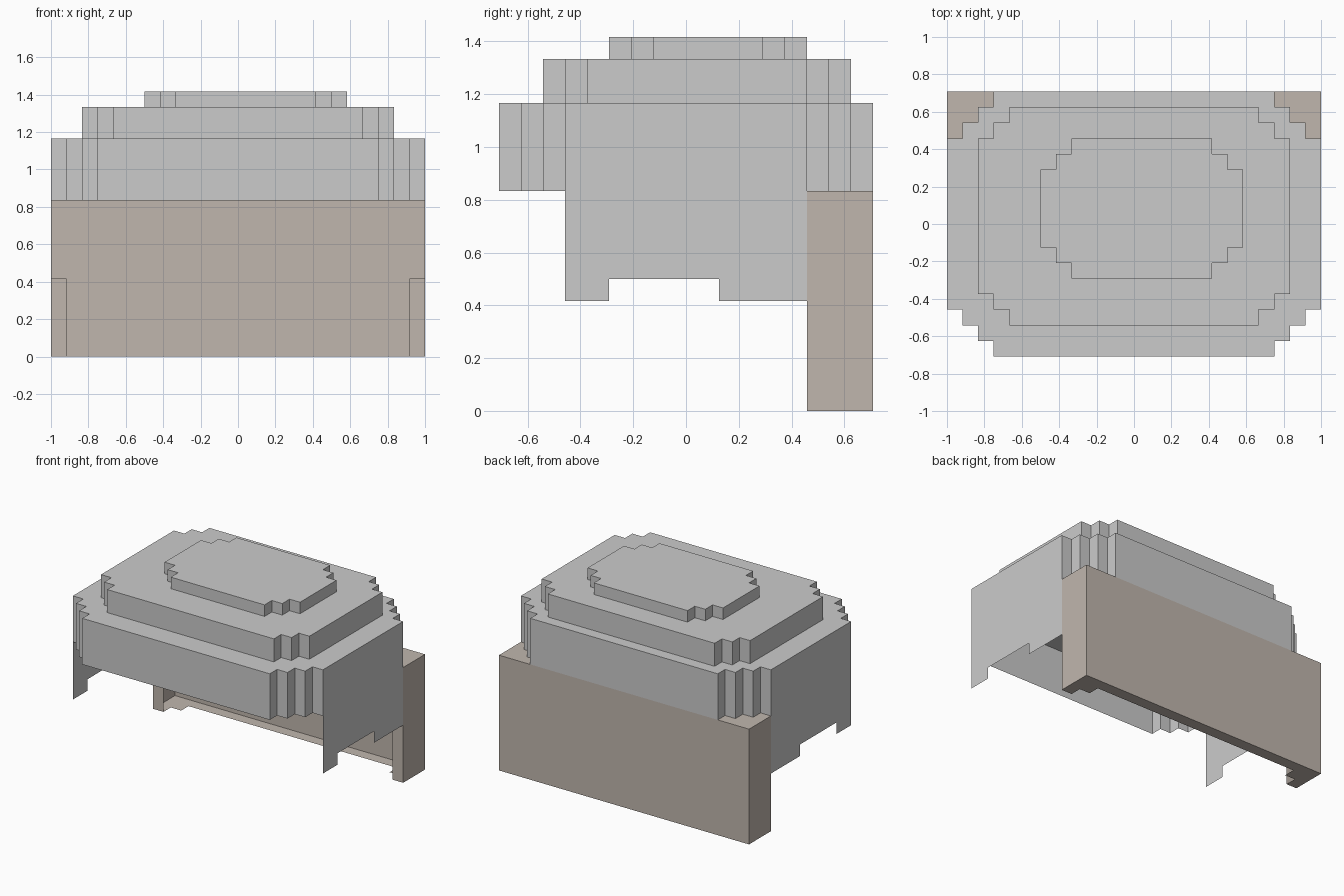
import bpy, bmesh

if "Cube" in bpy.data.objects:
    bpy.data.objects.remove(bpy.data.objects["Cube"])

V = 1 / 12  # one voxel; all sizes below are in voxels


def finish(bm, name, mat=None):
    bmesh.ops.remove_doubles(bm, verts=bm.verts[:], dist=1e-4)
    bmesh.ops.dissolve_limit(bm, angle_limit=0.01, verts=bm.verts[:], edges=bm.edges[:])
    bmesh.ops.recalc_face_normals(bm, faces=bm.faces[:])
    me = bpy.data.meshes.new(name)
    bm.to_mesh(me)
    bm.free()
    if mat:
        me.materials.append(mat)
    ob = bpy.data.objects.new(name, me)
    bpy.context.collection.objects.link(ob)
    return ob


def poly(bm, pts):
    return bm.faces.new([bm.verts.new((x * V, y * V, z * V)) for x, y, z in pts])


def stepped(x0, x1, y0, y1, n):
    """Rectangle outline with n one-voxel stair steps cut from each corner."""
    def stairs(x, y, sx, sy):
        pts = [(x, y + n * sy)]
        for i in range(n):
            pts += [(x + (i + 1) * sx, y + (n - i) * sy),
                    (x + (i + 1) * sx, y + (n - i - 1) * sy)]
        return pts
    return (stairs(x0, y0, 1, 1) + stairs(x1, y0, -1, 1)[::-1]
            + stairs(x1, y1, -1, -1) + stairs(x0, y1, 1, -1)[::-1])


def loop(bm, pts, z):
    vs = [bm.verts.new((x * V, y * V, z * V)) for x, y in pts]
    return vs, [bm.edges.new((vs[i - 1], vs[i])) for i in range(len(vs))]


# Stepped dome: open hollow tiers with ledges between them
tiers = [(stepped(-12, 12, -8.5, 8.5, 3), 10, 14),
         (stepped(-10, 10, -6.5, 7.5, 2), 14, 16),
         (stepped(-6, 7, -3.5, 5.5, 2), 16, 17)]
bm = bmesh.new()
ledge = []
for pts, z0, z1 in tiers:
    low, low_e = loop(bm, pts, z0)
    high, high_e = loop(bm, pts, z1)
    if ledge:
        bmesh.ops.triangle_fill(bm, edges=ledge + low_e, use_beauty=True, normal=(0, 0, 1))
    for i in range(len(pts)):
        bm.faces.new((low[i - 1], low[i], high[i], high[i - 1]))
    ledge = high_e
bm.faces.new(high)
finish(bm, "dome")

# Thin side flaps with a notch in the lower edge
flap = [(-5.5, 10), (-5.5, 5), (-3.5, 5), (-3.5, 6), (1.5, 6), (1.5, 5), (5.5, 5), (5.5, 10)]
for side, s in (("left", -1), ("right", 1)):
    bm = bmesh.new()
    f = poly(bm, [(12 * s, y, z) for y, z in flap])
    finish(bm, side + "_flap")

# Back panel: open shell with stepped floor and corner tops
brown = bpy.data.materials.new("brown")
brown.diffuse_color = (0.53, 0.47, 0.42, 1)
brown.use_nodes = True
brown.node_tree.nodes["Principled BSDF"].inputs["Base Color"].default_value = brown.diffuse_color
bm = bmesh.new()
poly(bm, [(-12, 8.5, 0), (12, 8.5, 0), (12, 8.5, 10), (-12, 8.5, 10)])
for s in (-1, 1):
    poly(bm, [(12 * s, 5.5, 0), (12 * s, 8.5, 0), (12 * s, 8.5, 10), (12 * s, 5.5, 10)])
    poly(bm, [(12 * s, 5.5, 0), (11 * s, 5.5, 0), (11 * s, 5.5, 5), (12 * s, 5.5, 5)])
    poly(bm, [(s * x, y, 10) for x, y in
              [(12, 8.5), (12, 5.5), (11, 5.5), (11, 6.5), (10, 6.5), (10, 7.5), (9, 7.5), (9, 8.5)]])
half = [(12, 5.5), (11, 5.5), (11, 6.5), (10, 6.5), (10, 7.5)]
poly(bm, [(12, 8.5, 0)] + [(x, y, 0) for x, y in half]
     + [(-x, y, 0) for x, y in half[::-1]] + [(-12, 8.5, 0)])
finish(bm, "back_panel", brown)
